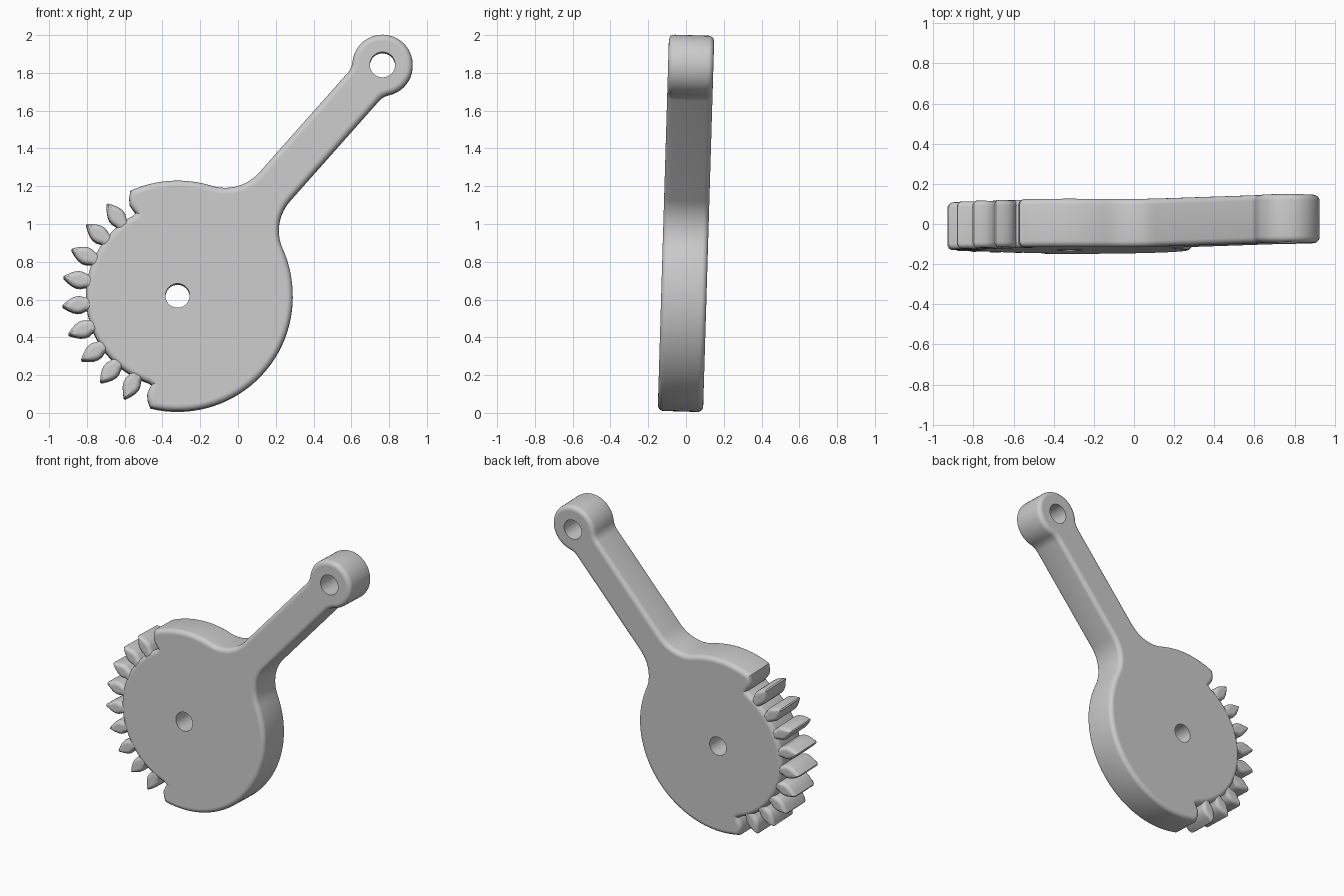
import bpy, bmesh
from math import sin, cos, radians, degrees, asin, atan2, hypot, pi
from mathutils import Matrix, Vector

if "Cube" in bpy.data.objects:
    bpy.data.objects.remove(bpy.data.objects["Cube"])

HUB, END = Vector((-0.32, 0.617)), Vector((0.765, 1.84))
HUB_R, END_R, ROOT_R = 0.61, 0.16, 0.485
ARM_W, HUB_FILLET, END_FILLET = 0.11, 0.24, 0.10
HALF = 0.12
AXIS = degrees(atan2(END.y - HUB.y, END.x - HUB.x))
LENGTH = hypot(*(END - HUB))
TILT = (Matrix.Translation((0, 0, 1)) @ Matrix.Rotation(-0.03, 4, "X")
        @ Matrix.Translation((0, 0, -1)))

grey = bpy.data.materials.new("light grey")
grey.use_nodes = True
grey.diffuse_color = (0.6, 0.6, 0.6, 1)
grey.node_tree.nodes["Principled BSDF"].inputs["Base Color"].default_value = (0.6, 0.6, 0.6, 1)


def arc(cx, cy, r, a0, a1, n):
    steps = [radians(a0 + (a1 - a0) * i / n) for i in range(n + 1)]
    return [Vector((cx + r * cos(a), cy + r * sin(a))) for a in steps]


def placed(points, angle):
    """Turn points around the hub and move them onto it."""
    return [HUB + Matrix.Rotation(radians(angle), 2) @ p for p in points]


def inset(points, d):
    """Move a counter-clockwise outline inward by d."""
    out = []
    for i, p in enumerate(points):
        a = (p - points[i - 1]).normalized()
        b = (points[(i + 1) % len(points)] - p).normalized()
        n = Vector((-a.y - b.y, a.x + b.x)).normalized()
        out.append(p + n * d / max(0.6, n.dot(Vector((-a.y, a.x)))))
    return out


def finish(bm, name):
    bmesh.ops.recalc_face_normals(bm, faces=bm.faces)
    bm.transform(TILT)
    mesh = bpy.data.meshes.new(name)
    bm.to_mesh(mesh)
    bm.free()
    mesh.materials.append(grey)
    obj = bpy.data.objects.new(name, mesh)
    bpy.context.collection.objects.link(obj)
    return obj


def rounded_plate(name, outline, half, r):
    """Extrude an outline along y with rounded rims and flat caps."""
    side = [(r * (1 - cos(t)), half - r * (1 - sin(t)))
            for t in (pi / 2 * i / 5 for i in range(6))]
    side.append((r * 1.12, half))
    layers = [(d, -y) for d, y in reversed(side)] + side
    bm = bmesh.new()
    rings = [[bm.verts.new((p.x, y, p.y)) for p in inset(outline, d)]
             for d, y in layers]
    for low, high in zip(rings, rings[1:]):
        for i in range(len(low)):
            bm.faces.new((low[i - 1], low[i], high[i], high[i - 1]))
    bm.faces.new(rings[0])
    bm.faces.new(rings[-1])
    return finish(bm, name)


def shade(obj):
    bpy.ops.object.select_all(action="DESELECT")
    obj.select_set(True)
    bpy.context.view_layer.objects.active = obj
    bpy.ops.object.shade_smooth_by_angle(angle=radians(35))


# Body outline: hub sector, arm with fillets, round end, toothed notch
hub_t = degrees(asin((ARM_W + HUB_FILLET) / (HUB_R + HUB_FILLET)))
end_t = degrees(asin((ARM_W + END_FILLET) / (END_R + END_FILLET)))
hub_u = (HUB_R + HUB_FILLET) * cos(radians(hub_t))
end_u = LENGTH - (END_R + END_FILLET) * cos(radians(end_t))
arm = (arc(hub_u, -ARM_W - HUB_FILLET, HUB_FILLET, 180 - hub_t, 90, 12)
       + arc(end_u, -ARM_W - END_FILLET, END_FILLET, 90, end_t, 6))
arm_back = [Vector((p.x, -p.y)) for p in reversed(arm)]
tip = arc(LENGTH, 0, END_R, end_t - 180, 180 - end_t, 32)[1:-1]
TOP, MIRROR = 114.2, 370.5
flank = [(0.575, TOP + 2.3), (0.545, TOP + 3.5), (0.515, TOP + 3.2), (0.49, TOP + 2.6)]


def polar(r, a):
    return Vector((r * cos(radians(a)), r * sin(radians(a))))


right_side = placed(arc(0, 0, HUB_R, -TOP + 10.5 - AXIS, -hub_t, 36)[:-1] + arm + tip
                    + arm_back + arc(0, 0, HUB_R, hub_t, TOP - AXIS, 16)[1:], AXIS)
notch = placed([polar(r, a) for r, a in flank]
               + arc(0, 0, ROOT_R, TOP + 5, MIRROR - TOP - 5, 48)
               + [polar(r, MIRROR - a) for r, a in reversed(flank)], 0)
body = rounded_plate("lever_body", right_side + notch, HALF, 0.03)

# Pivot holes through the hub and the arm end
for centre, radius in ((HUB, 0.064), (END, 0.067)):
    bm = bmesh.new()
    bmesh.ops.create_cone(bm, cap_ends=True, segments=48, radius1=radius,
                          radius2=radius, depth=1,
                          matrix=Matrix.Translation((centre.x, 0, centre.y))
                          @ Matrix.Rotation(pi / 2, 4, "X"))
    cutter = finish(bm, "hole_cutter")
    cutter.hide_render = True
    mod = body.modifiers.new("hole", "BOOLEAN")
    mod.operation, mod.solver, mod.object = "DIFFERENCE", "EXACT", cutter
    bpy.context.view_layer.objects.active = body
    bpy.ops.object.modifier_apply(modifier=mod.name)
    bpy.data.objects.remove(cutter)
shade(body)

# Leaf-shaped gear teeth
leaf = [(0.45, 0.034), (0.49, 0.035), (0.513, 0.044), (0.535, 0.045),
        (0.56, 0.038), (0.585, 0.024), (0.612, 0.005)]
tooth = [Vector((r, -w)) for r, w in leaf] + [Vector((r, w)) for r, w in reversed(leaf)]
for k in range(9):
    angle = 185.1 + (k - 4) * 14.4
    shade(rounded_plate(f"gear_tooth_{k + 1}", placed(tooth, angle), HALF - 0.003, 0.026))
